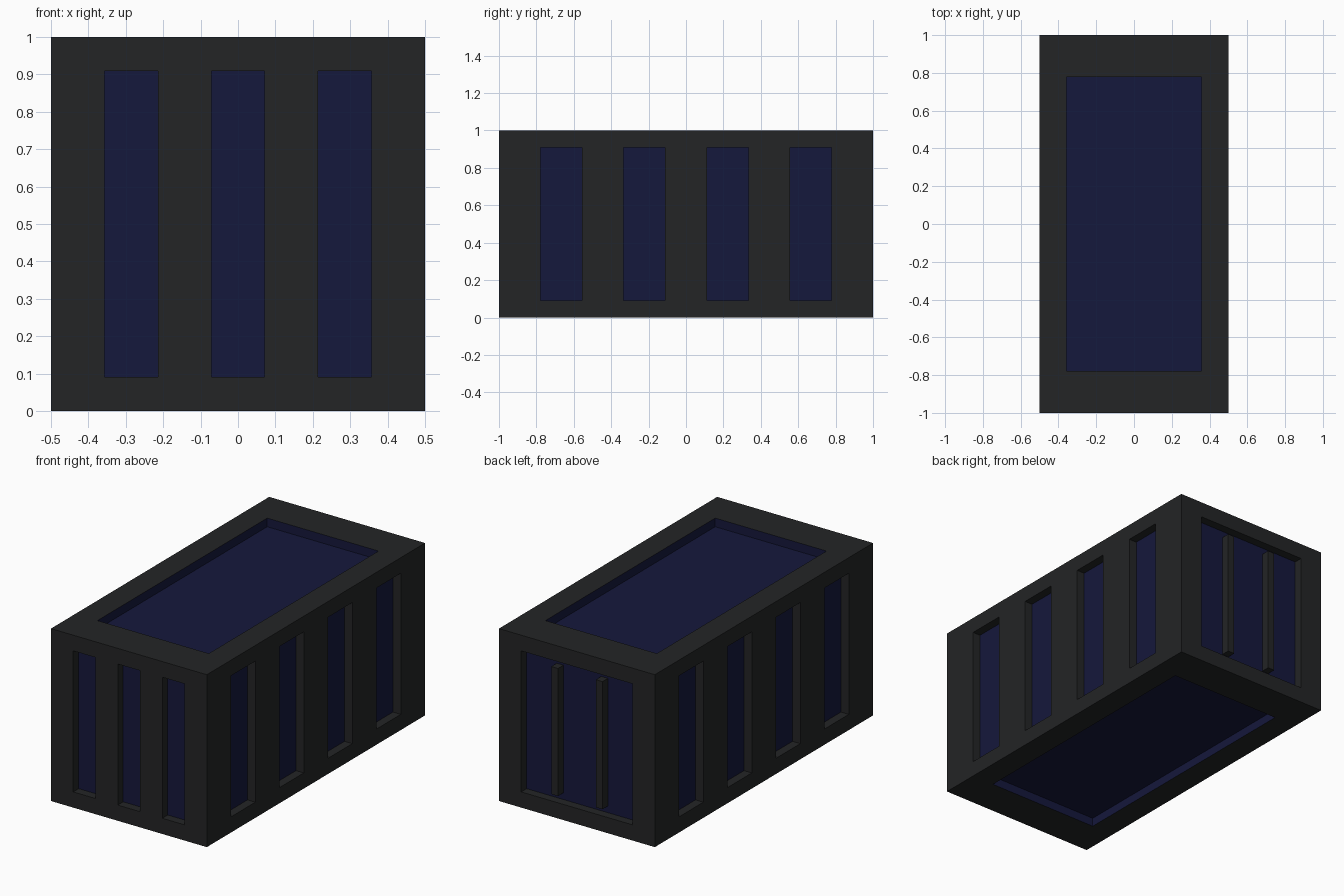
import bpy, bmesh
from mathutils import Vector as V

if "Cube" in bpy.data.objects:
    bpy.data.objects.remove(bpy.data.objects["Cube"])

DEPTH = 0.05            # recess depth
A, B, C = 1 / 7, 2 / 9, 1 / 11   # rib pitch across x, y and the z border


def material(name, rgb):
    m = bpy.data.materials.new(name)
    m.diffuse_color = (*rgb, 1)
    m.use_nodes = True
    m.node_tree.nodes["Principled BSDF"].inputs["Base Color"].default_value = m.diffuse_color
    return m


grey = material("dark_grey", (0.017, 0.018, 0.019))
blue = material("dark_blue", (0.0075, 0.009, 0.045))
frame, panels = bmesh.new(), bmesh.new()


def quad(bm, *pts):
    bm.faces.new([bm.verts.new(p) for p in pts])


def side(centre, u, v, us, vs, wall_mesh):
    """Grid one box side; every odd/odd cell becomes a recess."""
    c, u, v = V(centre), V(u), V(v)
    inward = -u.cross(v) * DEPTH
    for i in range(len(us) - 1):
        for j in range(len(vs) - 1):
            p = [c + u * us[i + a] + v * vs[j + b]
                 for a, b in ((0, 0), (1, 0), (1, 1), (0, 1))]
            if i % 2 and j % 2:
                q = [k + inward for k in p]
                quad(panels, *q)
                for k in range(4):
                    n = (k + 1) % 4
                    quad(wall_mesh, p[k], p[n], q[n], q[k])
            else:
                quad(frame, *p)


xs = [-0.5 + A * i for i in range(8)]
ys = [-1 + B * i for i in range(10)]
x1 = [-0.5, -0.5 + A, 0.5 - A, 0.5]
y1 = [-1, -1 + B, 1 - B, 1]
z1 = [-0.5, -0.5 + C, 0.5 - C, 0.5]

# Front with three slots, back with one wide opening
side((0, -1, 0.5), (1, 0, 0), (0, 0, 1), xs, z1, frame)
side((0, 1, 0.5), (-1, 0, 0), (0, 0, 1), x1, z1, frame)
# Long sides with four slots each
for s in (1, -1):
    side((0.5 * s, 0, 0.5), (0, s, 0), (0, 0, 1), ys, z1, frame)
# Top and bottom, recess walls in blue
for s in (1, -1):
    side((0, 0, 0.5 + 0.5 * s), (s, 0, 0), (0, 1, 0), x1, y1, panels)


def finish(bm, name, mat):
    bmesh.ops.remove_doubles(bm, verts=bm.verts, dist=1e-5)
    me = bpy.data.meshes.new(name)
    bm.to_mesh(me)
    bm.free()
    me.materials.append(mat)
    bpy.context.collection.objects.link(bpy.data.objects.new(name, me))


finish(frame, "container_frame", grey)
finish(panels, "recessed_panels", blue)

# Two door bars standing in the back opening
for s, name in ((1, "door_bar_left"), (-1, "door_bar_right")):
    bpy.ops.mesh.primitive_cube_add(size=1, location=(s * A, 1 - DEPTH / 2, 0.5))
    bar = bpy.context.object
    bar.name = name
    bar.scale = (0.043, DEPTH, 0.74)
    bar.data.materials.append(grey)
